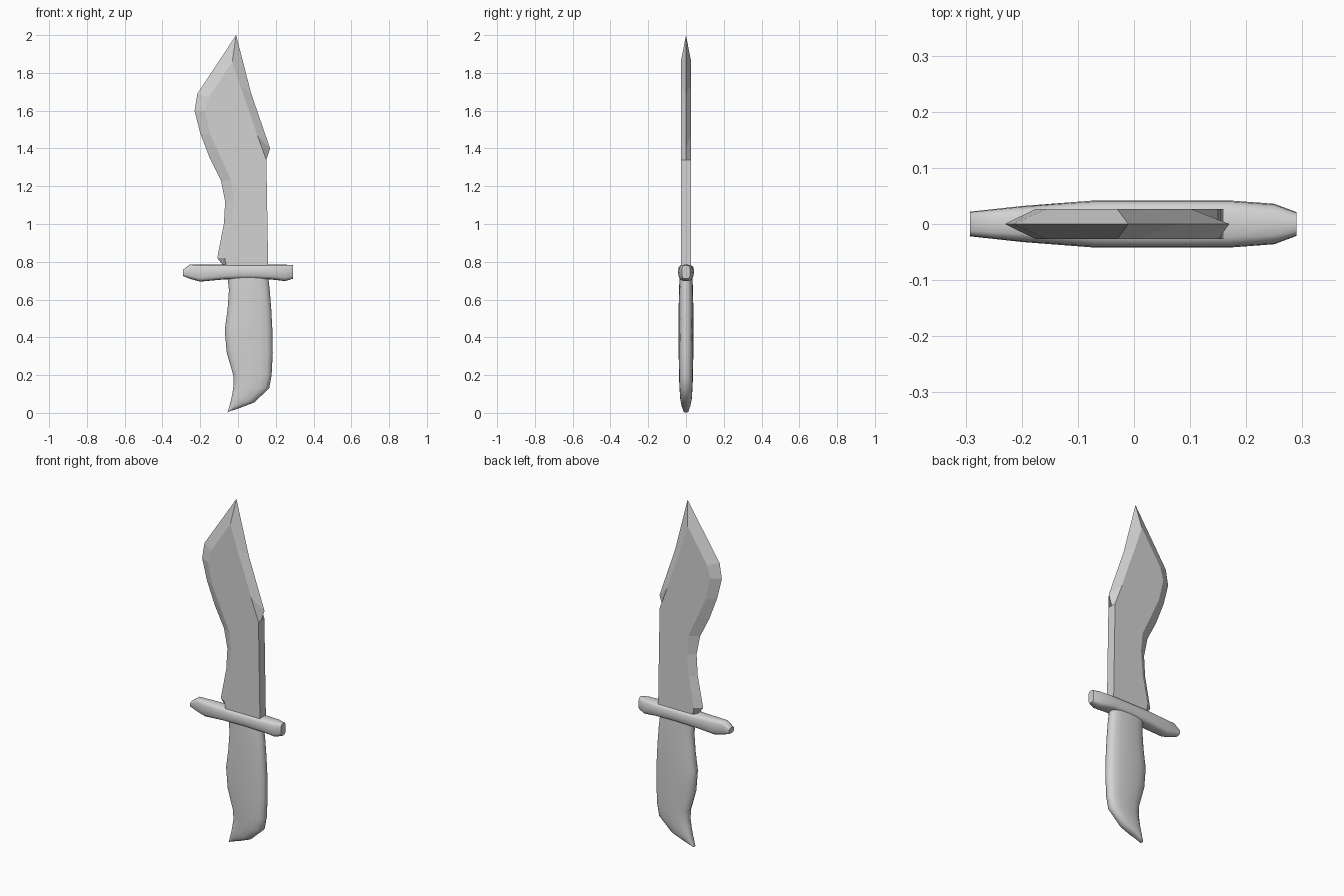
import bpy, bmesh, math

if "Cube" in bpy.data.objects:
    bpy.data.objects.remove(bpy.data.objects["Cube"])

steel = bpy.data.materials.new("plain grey")
steel.diffuse_color = (0.65, 0.65, 0.65, 1)
steel.use_nodes = True
steel.node_tree.nodes["Principled BSDF"].inputs["Base Color"].default_value = steel.diffuse_color


def loft(name, rings, smooth=None):
    """Skin a list of equal-length rings and close both ends."""
    bm = bmesh.new()
    loops = [[bm.verts.new(p) for p in ring] for ring in rings]
    n = len(loops[0])
    for a, b in zip(loops, loops[1:]):
        for i in range(n):
            j = (i + 1) % n
            bm.faces.new((a[i], a[j], b[j], b[i]))
    bm.faces.new(loops[0][::-1])
    bm.faces.new(loops[-1])
    bmesh.ops.remove_doubles(bm, verts=bm.verts, dist=0.0005)
    bmesh.ops.recalc_face_normals(bm, faces=bm.faces)
    me = bpy.data.meshes.new(name)
    bm.to_mesh(me)
    bm.free()
    me.materials.append(steel)
    ob = bpy.data.objects.new(name, me)
    bpy.context.collection.objects.link(ob)
    if smooth:
        bpy.ops.object.select_all(action='DESELECT')
        ob.select_set(True)
        bpy.context.view_layer.objects.active = ob
        bpy.ops.object.shade_smooth_by_angle(angle=math.radians(smooth))
    return ob


def oval(a, b, half, power, n=16):
    """Rounded-box ring spanning a to b in the xz plane, with a half thickness in y."""
    ring = []
    for i in range(n):
        t = 2 * math.pi * i / n
        c, s = math.cos(t), math.sin(t)
        u = math.copysign(abs(c) ** power, c)
        v = math.copysign(abs(s) ** power, s)
        ring.append(((a[0] + b[0]) / 2 + (b[0] - a[0]) / 2 * u, half * v,
                     (a[1] + b[1]) / 2 + (b[1] - a[1]) / 2 * u))
    return ring


# Blade: cutting edge, inner bevel line, inner back line, back edge (x, z)
T = 0.027
blade = [
    ((-.07, .77), (-.06, .77), (.16, .77), (.16, .77)),
    ((-.11, .82), (-.07, .82), (.159, .82), (.159, .82)),
    ((-.075, 1.0), (-.035, 1.0), (.156, 1.0), (.156, 1.0)),
    ((-.068, 1.12), (-.025, 1.12), (.154, 1.12), (.154, 1.12)),
    ((-.09, 1.23), (-.035, 1.23), (.152, 1.23), (.152, 1.23)),
    ((-.15, 1.35), (-.09, 1.35), (.15, 1.34), (.15, 1.34)),
    ((-.20, 1.48), (-.145, 1.47), (.102, 1.47), (.17, 1.40)),
    ((-.23, 1.60), (-.175, 1.60), (.055, 1.61), (.12, 1.545)),
    ((-.215, 1.69), (-.155, 1.67), (.01, 1.735), (.07, 1.69)),
    ((-.01, 2.0), (-.03, 1.86), (-.03, 1.86), (-.01, 2.0)),
]
rings = []
for e, i, r, k in blade:
    rings.append([(e[0], 0, e[1]), (i[0], -T, i[1]), (r[0], -T, r[1]),
                  (k[0], 0, k[1]), (r[0], T, r[1]), (i[0], T, i[1])])
loft("blade", rings)

# Guard: x, bottom z, top z, half thickness
guard = [(-.292, .725, .757, .022), (-.255, .71, .785, .026), (-.20, .695, .785, .032),
         (-.07, .707, .785, .042), (.05, .71, .785, .042), (.17, .707, .785, .042),
         (.25, .698, .785, .036), (.29, .71, .782, .021)]
loft("guard", [oval((x, lo), (x, hi), h, 0.6) for x, lo, hi, h in guard], 50)

# Handle: front outline point, back outline point, half thickness
handle = [((-.055, .72), (.16, .72), .034), ((-.048, .65), (.168, .65), .037),
          ((-.055, .55), (.176, .55), .039), ((-.07, .44), (.182, .44), .04),
          ((-.06, .32), (.184, .32), .039), ((-.025, .20), (.178, .20), .037),
          ((-.023, .15), (.165, .13), .035), ((-.03, .10), (.085, .055), .031),
          ((-.04, .055), (.015, .028), .024), ((-.055, .003), (-.043, .009), .012)]
loft("handle", [oval(a, b, h, 0.75) for a, b, h in handle], 60)
